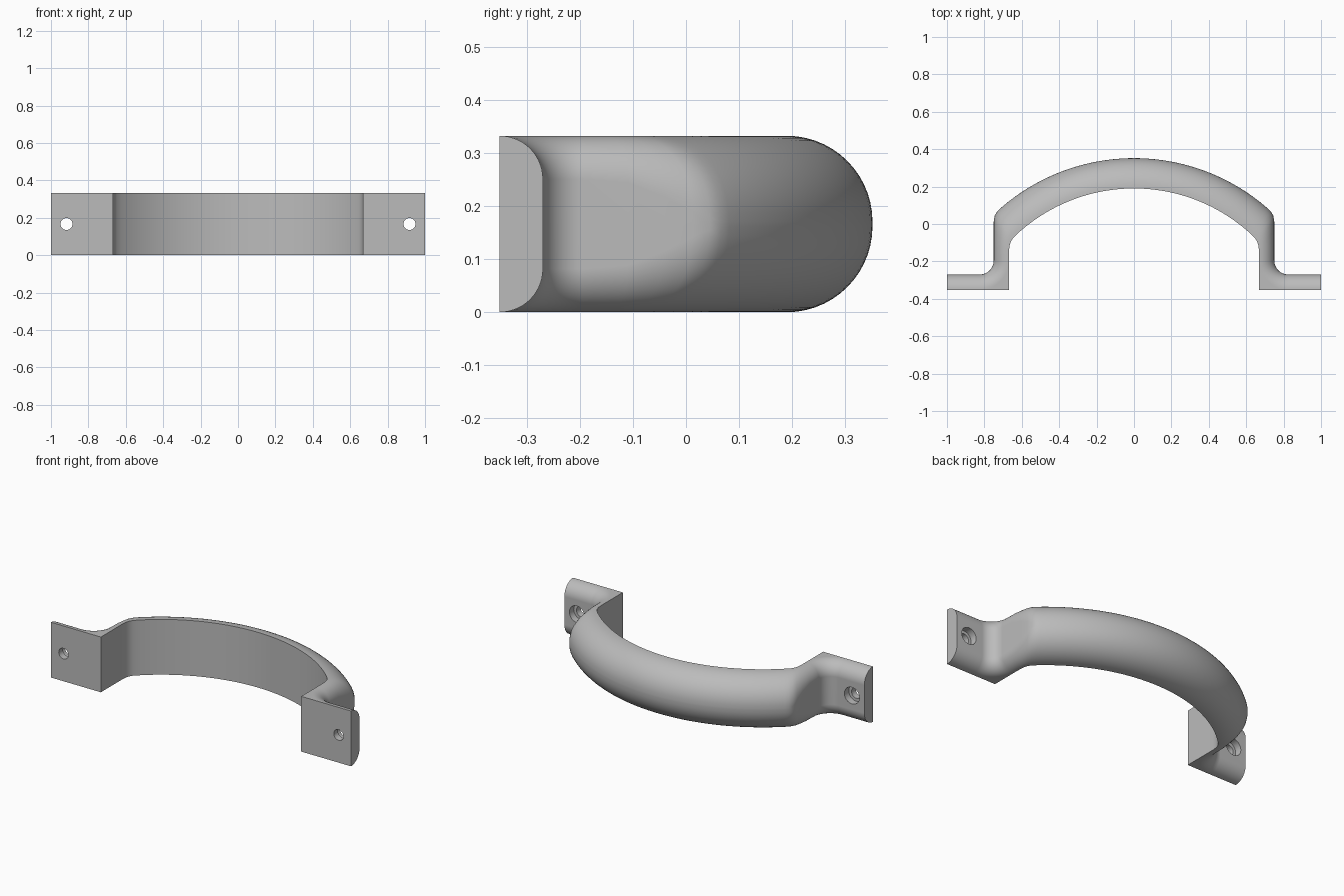
import bpy, bmesh
from math import sin, cos, pi, radians, asin
from mathutils import Vector

cube = bpy.data.objects.get("Cube")
if cube:
    bpy.data.objects.remove(cube)

HALF = 0.1665              # half of the handle's height
BACK, THICK = -0.352, 0.082
ARCH_Y, R_IN, R_OUT = -0.733, 0.923, 1.085

grey = bpy.data.materials.new("grey metal")
grey.use_nodes = True
grey.diffuse_color = (0.5, 0.5, 0.5, 1)
grey.node_tree.nodes["Principled BSDF"].inputs["Base Color"].default_value = (0.5, 0.5, 0.5, 1)


def stations():
    """Inner and outer plan points from the left foot to the middle of the arch."""
    pairs = [((1, BACK), (1, BACK + THICK))]
    # concave bend between foot and leg, square on the inner side
    bend = 0.075
    cx, cy, reach = 0.825, BACK + THICK + bend, THICK + bend
    for i in range(13):
        a = radians(270 - 90 * i / 12)
        dx, dy = cos(a), sin(a)
        k = reach / max(abs(dx), abs(dy))
        pairs.append(((cx + k * dx, cy + k * dy), (cx + bend * dx, cy + bend * dy)))
    # leg swelling into the arch
    pairs += [((0.668, -0.145), (0.75, -0.11)), ((0.666, -0.12), (0.75, -0.04)),
              ((0.66, -0.097), (0.75, 0.012)), ((0.648, -0.077), (0.745, 0.045)),
              ((0.628, -0.057), (0.732, 0.066))]
    # half of the arch, ending at the centre line
    start = asin(0.61 / R_IN)
    for i in range(25):
        a = start * (1 - i / 24)
        pairs.append(tuple((r * sin(a), ARCH_Y + r * cos(a)) for r in (R_IN, R_OUT)))
    return pairs


def section(inner, outer, radius, steps=14):
    """Flat inner face with two rounded outer edges."""
    p, q = Vector(inner), Vector(outer)
    t = (q - p).length
    r = min(t, radius)
    upper = [(0, HALF)]
    for i in range(steps + 1):
        a = pi / 2 * i / steps
        upper.append((t - r + r * sin(a), HALF - r + r * cos(a)))
    both = upper + [(d, -h) for d, h in reversed(upper)]
    return [(*p.lerp(q, d / t), HALF + h) for d, h in both]


# Handle: sections joined into one body
half = stations()
pairs = half + [((-a[0], a[1]), (-b[0], b[1])) for a, b in reversed(half[:-1])]
bm = bmesh.new()
rings = []
for inner, outer in pairs:
    in_bend = abs(outer[0]) > 0.7501 or outer[1] < -0.15
    ring = section(inner, outer, THICK if in_bend else HALF)
    rings.append([bm.verts.new(co) for co in ring])
for a, b in zip(rings, rings[1:]):
    for i in range(len(a)):
        j = (i + 1) % len(a)
        bm.faces.new((a[i], a[j], b[j], b[i]))
bm.faces.new(rings[0])
bm.faces.new(rings[-1])
bmesh.ops.remove_doubles(bm, verts=bm.verts, dist=0.0001)
bmesh.ops.recalc_face_normals(bm, faces=bm.faces)
mesh = bpy.data.meshes.new("handle")
bm.to_mesh(mesh)
bm.free()
handle = bpy.data.objects.new("handle", mesh)
bpy.context.collection.objects.link(handle)
mesh.materials.append(grey)


def drill(x, radius, y0, y1):
    bpy.ops.mesh.primitive_cylinder_add(vertices=32, radius=radius, depth=y1 - y0,
                                        location=(x, (y0 + y1) / 2, HALF),
                                        rotation=(pi / 2, 0, 0))
    cutter = bpy.context.object
    cutter.name = "hole_cutter"
    cutter.hide_render = True
    cutter.data.materials.append(grey)
    mod = handle.modifiers.new("hole", 'BOOLEAN')
    mod.operation, mod.solver, mod.object = 'DIFFERENCE', 'EXACT', cutter
    bpy.context.view_layer.objects.active = handle
    bpy.ops.object.modifier_apply(modifier=mod.name)
    bpy.data.objects.remove(cutter)


# Screw holes with a wider recess on the back
for x in (-0.917, 0.917):
    drill(x, 0.032, -0.5, -0.15)
    drill(x, 0.05, -0.312, -0.2)

bpy.ops.object.select_all(action='DESELECT')
handle.select_set(True)
bpy.context.view_layer.objects.active = handle
bpy.ops.object.shade_smooth_by_angle(angle=radians(30))
weighted = handle.modifiers.new("even_shading", 'WEIGHTED_NORMAL')
weighted.keep_sharp = True
